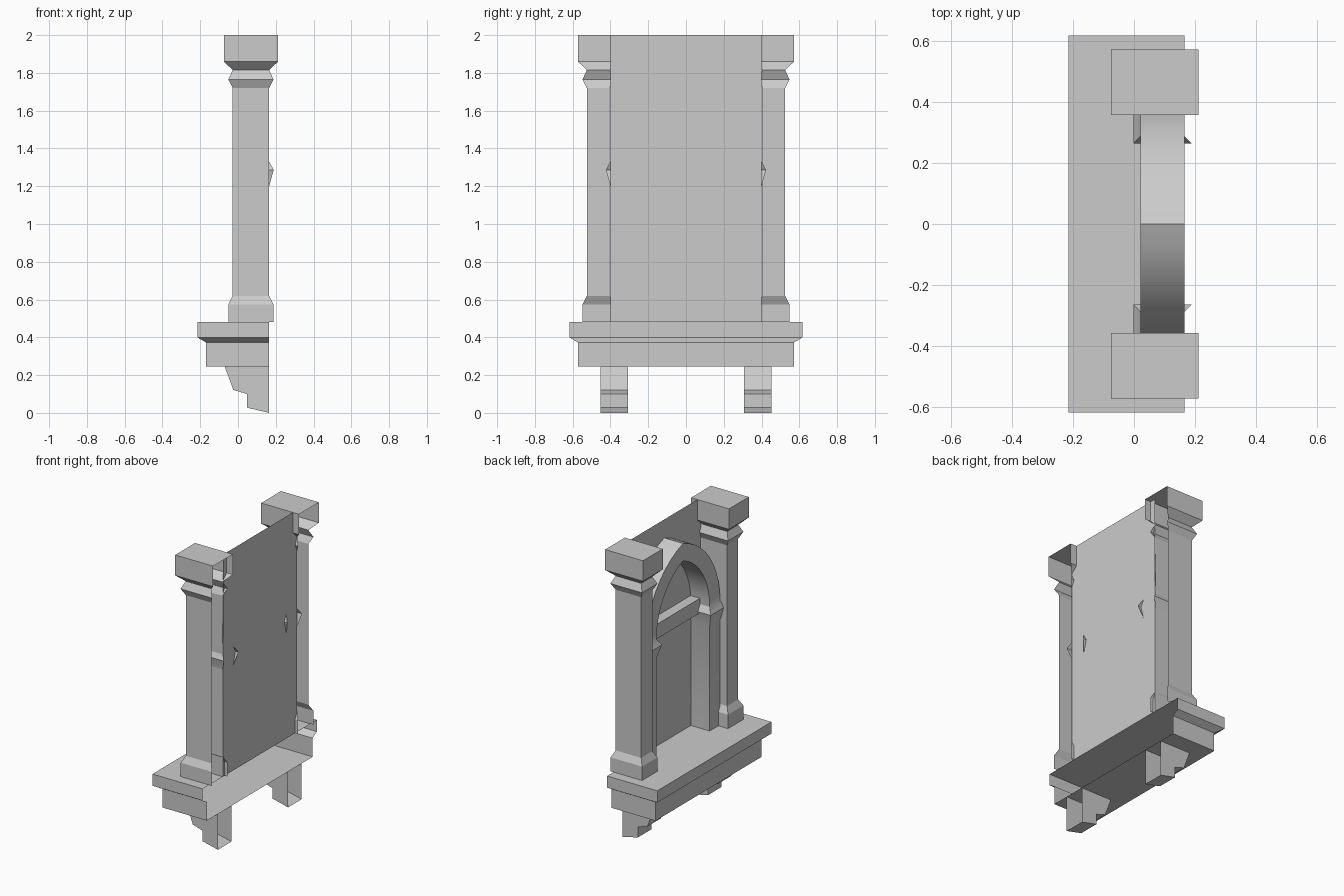
import bpy, bmesh, math

cube = bpy.data.objects.get("Cube")
if cube:
    bpy.data.objects.remove(cube, do_unlink=True)

stone = bpy.data.materials.new("pale_grey_stone")
stone.use_nodes = True
GREY = (0.6, 0.6, 0.6, 1)
stone.diffuse_color = GREY
stone.node_tree.nodes["Principled BSDF"].inputs["Base Color"].default_value = GREY

WALL = 0.165      # plane of the back wall
SILL_TOP = 0.48
JAMB_OUT, JAMB_IN, JAMB_FRONT = 0.4, 0.288, 0.022
SPRING = 1.33     # where the arch starts to curve


def loft(name, rings, cap_first=False, cap_last=False, smooth=False):
    """Skin a row of open cross-sections; the side against the wall stays open."""
    bm = bmesh.new()
    rows = [[bm.verts.new(p) for p in ring] for ring in rings]
    for a, b in zip(rows, rows[1:]):
        for i in range(len(a) - 1):
            bm.faces.new((a[i], a[i + 1], b[i + 1], b[i]))
    if cap_first:
        bm.faces.new(rows[0])
    if cap_last:
        bm.faces.new(rows[-1])
    bmesh.ops.recalc_face_normals(bm, faces=bm.faces)
    mesh = bpy.data.meshes.new(name)
    bm.to_mesh(mesh)
    bm.free()
    mesh.materials.append(stone)
    obj = bpy.data.objects.new(name, mesh)
    bpy.context.collection.objects.link(obj)
    if smooth:
        bpy.ops.object.select_all(action='DESELECT')
        obj.select_set(True)
        bpy.context.view_layer.objects.active = obj
        bpy.ops.object.shade_smooth_by_angle(angle=math.radians(30))
    return obj


def section(x_front, x_back, y0, y1, z):
    """Three-sided horizontal section, open at the back."""
    return [(x_back, y0, z), (x_front, y0, z), (x_front, y1, z), (x_back, y1, z)]


# Flat back wall
loft("back_wall", [[(WALL, -JAMB_OUT, SILL_TOP), (WALL, JAMB_OUT, SILL_TOP)],
                   [(WALL, -JAMB_OUT, 2), (WALL, JAMB_OUT, 2)]])

# Sill with chamfered underside
sill = [(0.245, 0.17, 0.572), (0.373, 0.17, 0.572),
        (0.4, 0.215, 0.618), (SILL_TOP, 0.215, 0.618)]
loft("sill", [section(-x, WALL, -y, y, z) for z, x, y in sill], True, True)

# Columns: (height, swell beyond the shaft)
column = [(SILL_TOP, 0.023), (0.575, 0.023), (0.62, 0), (1.72, 0),
          (1.765, 0.023), (1.815, 0), (1.86, 0.047), (2, 0.047)]
for side, y in (("left", 0.465), ("right", -0.465)):
    loft(side + "_column",
         [section(-0.028 - g, WALL + g, y - 0.06 - g, y + 0.06 + g, z) for z, g in column],
         cap_last=True)

# Stepped brackets below the sill
bracket = [(WALL, 0.245), (-0.07, 0.245), (-0.025, 0.122), (0.047, 0.1),
           (0.047, 0.028), (WALL, 0)]
for side, y in (("left", 0.38), ("right", -0.38)):
    loft(side + "_bracket",
         [[(x, y + d, z) for x, z in bracket] for d in (-0.073, 0.073)], True, True)


# Pointed arch with jambs and swelling imposts
def station(outer, inner, grow=0):
    (yo, zo), (yi, zi) = outer, inner
    front, back = JAMB_FRONT - grow, WALL + grow
    return [(back, yo + grow, zo), (front, yo + grow, zo),
            (front, yi - grow, zi), (back, yi - grow, zi)]


def arc_point(radius, center, t):
    angle = t * math.acos(-center / radius)
    return (center + radius * math.cos(angle), SPRING + radius * math.sin(angle))


R_OUT = 0.57
CENTER = JAMB_OUT - R_OUT
R_IN = JAMB_IN - CENTER
STEPS = 10
half = [station((JAMB_OUT, z), (JAMB_IN, z), g)
        for z, g in ((SILL_TOP, 0), (1.2, 0), (1.287, 0.024))]
half += [station(arc_point(R_OUT, CENTER, i / STEPS), arc_point(R_IN, CENTER, i / STEPS))
         for i in range(STEPS + 1)]
mirrored = [[(x, -y, z) for x, y, z in ring] for ring in reversed(half[:-1])]
loft("pointed_arch", half + mirrored, smooth=True)

# Transom bar across the opening
X_BAR = 0.095
bar = [(WALL, 1.27), (X_BAR, 1.27), (X_BAR, 1.37), (WALL, 1.37)]
loft("transom", [[(x, y, z) for x, z in bar] for y in (-JAMB_IN, JAMB_IN)])
